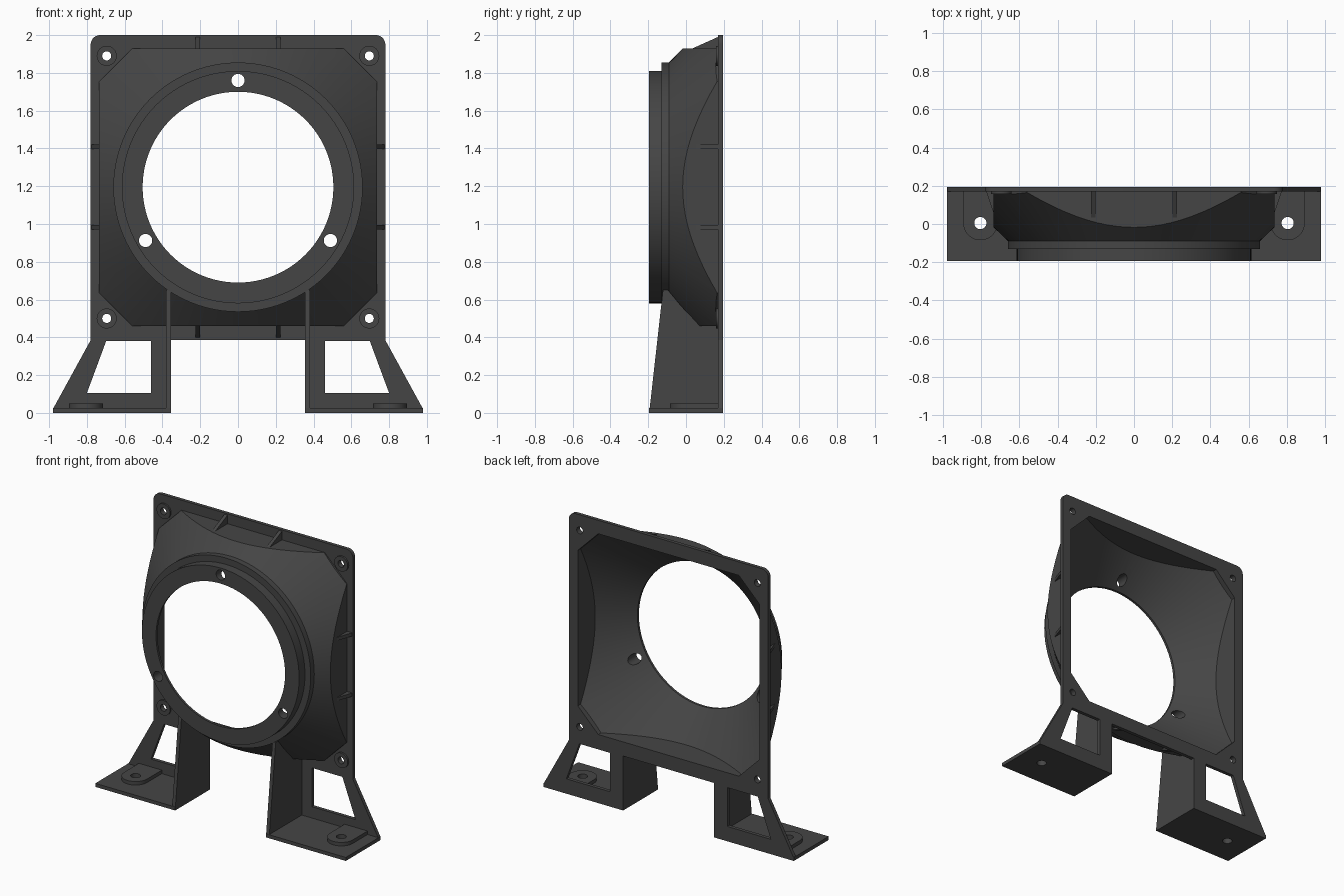
import bpy, bmesh
from math import sin, cos, pi, radians
from mathutils import Matrix

if "Cube" in bpy.data.objects:
    bpy.data.objects.remove(bpy.data.objects["Cube"])

CZ = 1.195                      # height of the duct axis
FRONT, PLATE, BACK = -0.195, 0.17, 0.195

mat = bpy.data.materials.new("dark_plastic")
mat.diffuse_color = (0.06, 0.06, 0.06, 1)
mat.use_nodes = True
mat.node_tree.nodes["Principled BSDF"].inputs["Base Color"].default_value = mat.diffuse_color


def finish(name, bm):
    bmesh.ops.recalc_face_normals(bm, faces=bm.faces)
    me = bpy.data.meshes.new(name)
    bm.to_mesh(me)
    bm.free()
    ob = bpy.data.objects.new(name, me)
    bpy.context.collection.objects.link(ob)
    me.materials.append(mat)
    return ob


def prism(name, pts, a, b, axis):
    """Extrude a 2D outline along an axis: y takes (x,z), x takes (y,z), z takes (x,y)."""
    place = {'y': lambda p, t: (p[0], t, p[1]),
             'x': lambda p, t: (t, p[0], p[1]),
             'z': lambda p, t: (p[0], p[1], t)}[axis]
    bm = bmesh.new()
    lo = [bm.verts.new(place(p, a)) for p in pts]
    hi = [bm.verts.new(place(p, b)) for p in pts]
    n = len(pts)
    bm.faces.new(lo)
    bm.faces.new(hi[::-1])
    for i in range(n):
        bm.faces.new((lo[i], lo[(i + 1) % n], hi[(i + 1) % n], hi[i]))
    return finish(name, bm)


def lathe(name, prof, n=96):
    """Closed solid of revolution about the duct axis; profile is (radius, y)."""
    bm = bmesh.new()
    rings = [[bm.verts.new((r * cos(2 * pi * i / n), y, CZ + r * sin(2 * pi * i / n)))
              for i in range(n)] for r, y in prof]
    bm.faces.new(rings[0])
    bm.faces.new(rings[-1])
    for p, q in zip(rings, rings[1:]):
        for i in range(n):
            j = (i + 1) % n
            bm.faces.new((p[i], p[j], q[j], q[i]))
    return finish(name, bm)


def circle(cx, cy, r, n=32, a0=0, a1=360):
    m = n if a1 - a0 == 360 else n + 1
    return [(cx + r * cos(radians(a0 + (a1 - a0) * i / n)),
             cy + r * sin(radians(a0 + (a1 - a0) * i / n))) for i in range(m)]


def octagon(h, c):
    return [(x, CZ + z) for x, z in ((h, -c), (h, c), (c, h), (-c, h),
                                     (-h, c), (-h, -c), (-c, -h), (c, -h))]


def boolean(ob, cutter, op='DIFFERENCE'):
    m = ob.modifiers.new("cut", 'BOOLEAN')
    m.operation, m.solver, m.object = op, 'EXACT', cutter
    bpy.context.view_layer.objects.active = ob
    bpy.ops.object.modifier_apply(modifier=m.name)
    bpy.data.objects.remove(cutter)


def flip(pts):
    return [(-x, z) for x, z in pts]


# Duct body: stepped collar and cone trimmed to a chamfered square, then hollowed
body = lathe("duct_body", [(0.615, FRONT), (0.615, -0.13), (0.66, -0.13),
                           (0.66, -0.09), (0.955, BACK)])
boolean(body, prism("trim", octagon(0.735, 0.56), -0.4, BACK - 0.005, 'y'), 'INTERSECT')
hollow = lathe("hollow", [(0.505, -0.3), (0.505, -0.178), (0.70, -0.008), (1.0, 0.253)])
boolean(hollow, prism("trim", octagon(0.71, 0.55), -0.4, 0.24, 'y'), 'INTERSECT')
boolean(body, hollow)
for a in (90, 210, 330):
    c = circle(0.565 * cos(radians(a)), CZ + 0.565 * sin(radians(a)), 0.035)
    boolean(body, prism("hole", c, -0.4, 0.1, 'y'))

# Back plate with the two leg panels in one outline
half = [(0.355, 0.385), (0.355, 0), (0.98, 0), (0.98, 0.02), (0.78, 0.385)]
half += circle(0.73, 1.95, 0.05, 8, 0, 90)
plate = prism("back_plate", half + flip(half)[::-1], PLATE, BACK, 'y')
boolean(plate, prism("opening", octagon(0.71, 0.55), 0, 0.4, 'y'))
window = [(0.46, 0.105), (0.80, 0.105), (0.698, 0.38), (0.46, 0.38)]
for w in (window, flip(window)):
    boolean(plate, prism("window", w, 0, 0.4, 'y'))

# Corner screw bosses and holes
parts = [body, plate]
for sx in (-1, 1):
    for z in (1.89, 0.50):
        boss = prism("screw_boss", circle(sx * 0.695, z, 0.053), 0.158, PLATE + 0.005, 'y')
        for ob in (plate, boss):
            boolean(ob, prism("hole", circle(sx * 0.695, z, 0.024), 0, 0.4, 'y'))
        parts.append(boss)

# Small triangular ribs, two on each side of the body
for k in range(4):
    for s in (-1, 1):
        depth = 0.035 if k % 2 == 0 else 0.055
        tri = [(PLATE + 0.01, 0.80 if k % 2 == 0 else 0.778), (PLATE + 0.01, 0.725), (depth, 0.725), (depth, 0.735)]
        rib = prism("rib", tri, s * 0.213 - 0.012, s * 0.213 + 0.012, 'x')
        rib.data.transform(Matrix.Translation((0, 0, CZ)) @ Matrix.Rotation(k * pi / 2, 4, 'Y'))
        parts.append(rib)

# Feet: inner side web, base plate and rounded bolt pad
web = [(FRONT, 0), (PLATE + 0.01, 0), (PLATE + 0.01, 0.47), (0.065, 0.47),
       (-0.025, 0.565), (-0.095, 0.65), (-0.122, 0.65)]
for s in (-1, 1):
    parts.append(prism("leg_web", web, s * 0.355, s * 0.38, 'x'))
    base = prism("foot_base", [(s * 0.355, FRONT), (s * 0.98, FRONT),
                               (s * 0.98, BACK), (s * 0.355, BACK)], 0, 0.025, 'z')
    cx = s * 0.805
    pad = prism("bolt_pad", circle(cx, 0.005, 0.09, 20, 180, 360)
                + [(cx + 0.09, PLATE), (cx - 0.09, PLATE)], 0.02, 0.05, 'z')
    for ob in (base, pad):
        boolean(ob, prism("hole", circle(cx, 0.005, 0.032), -0.1, 0.2, 'z'))
    parts += [base, pad]

# Smooth the curved surfaces, keep the edges sharp
bpy.ops.object.select_all(action='DESELECT')
for ob in parts:
    ob.select_set(True)
bpy.context.view_layer.objects.active = body
bpy.ops.object.shade_smooth_by_angle(angle=radians(25))
